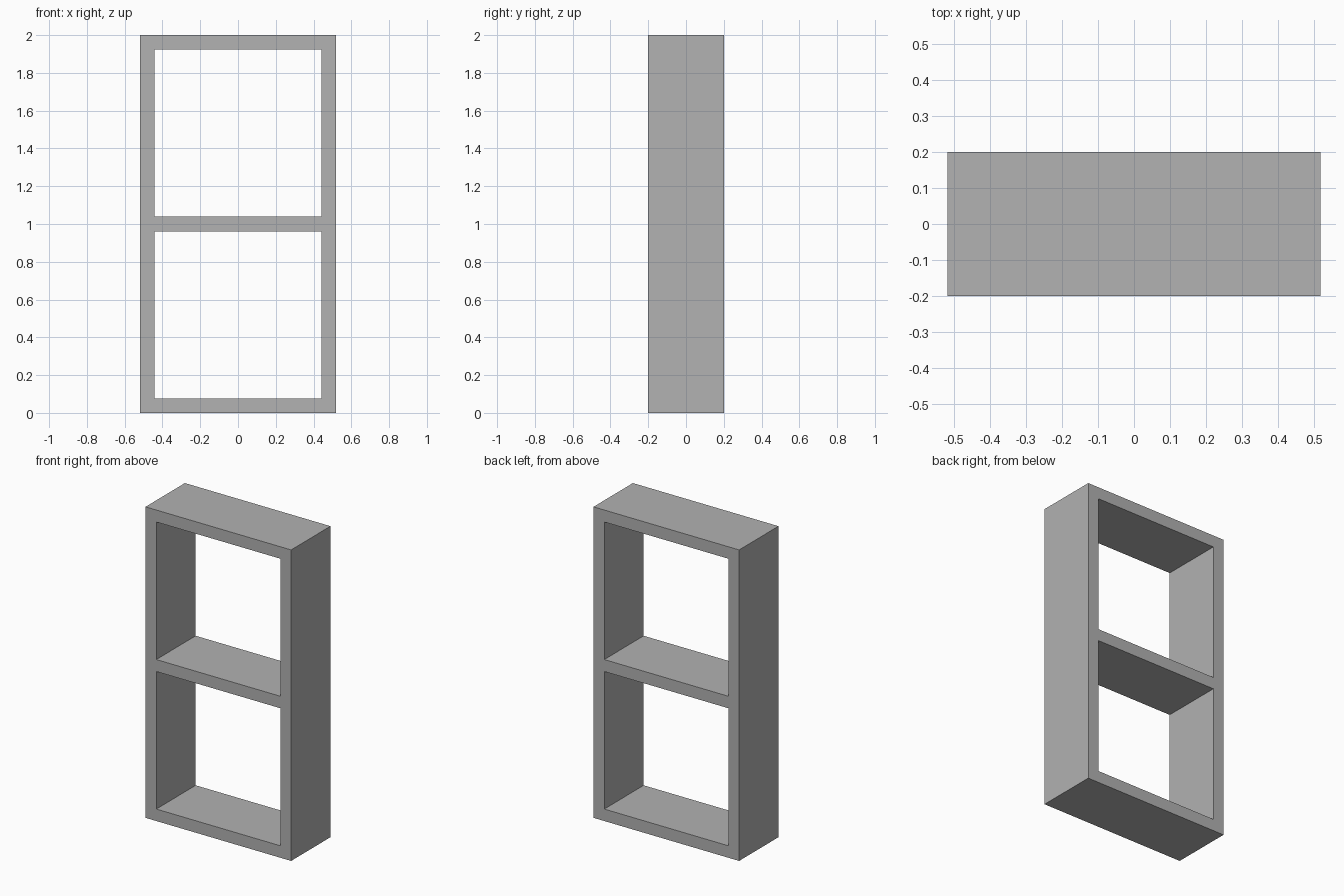
import bpy
import bmesh

cube = bpy.data.objects.get("Cube")
if cube:
    bpy.data.objects.remove(cube, do_unlink=True)

WIDTH, DEPTH, HEIGHT, BOARD = 1.036, 0.4, 2.0, 0.077

# Plain grey finish
grey = bpy.data.materials.new("plain_grey")
grey.use_nodes = True
colour = (0.445, 0.445, 0.445, 1)
grey.diffuse_color = colour
grey.node_tree.nodes["Principled BSDF"].inputs["Base Color"].default_value = colour

# Board edges across the width and up the height
xs = [-WIDTH / 2, -WIDTH / 2 + BOARD, WIDTH / 2 - BOARD, WIDTH / 2]
zs = [0, BOARD, (HEIGHT - BOARD) / 2, (HEIGHT + BOARD) / 2, HEIGHT - BOARD, HEIGHT]

# Front face of the frame, leaving the two openings empty
bm = bmesh.new()
grid = [[bm.verts.new((x, -DEPTH / 2, z)) for x in xs] for z in zs]
for row in range(len(zs) - 1):
    for col in range(len(xs) - 1):
        if col == 1 and row % 2 == 1:
            continue
        low, high = grid[row], grid[row + 1]
        bm.faces.new((low[col], low[col + 1], high[col + 1], high[col]))
loose = [v for v in bm.verts if not v.link_faces]
bmesh.ops.delete(bm, geom=loose, context='VERTS')

# Extrude to full depth, keeping the front
result = bmesh.ops.extrude_face_region(bm, geom=bm.faces[:], use_keep_orig=True)
back = [g for g in result["geom"] if isinstance(g, bmesh.types.BMVert)]
bmesh.ops.translate(bm, verts=back, vec=(0, DEPTH, 0))
bmesh.ops.recalc_face_normals(bm, faces=bm.faces[:])

mesh = bpy.data.meshes.new("shelf_frame")
bm.to_mesh(mesh)
bm.free()
mesh.materials.append(grey)
shelf = bpy.data.objects.new("shelf_frame", mesh)
bpy.context.collection.objects.link(shelf)
